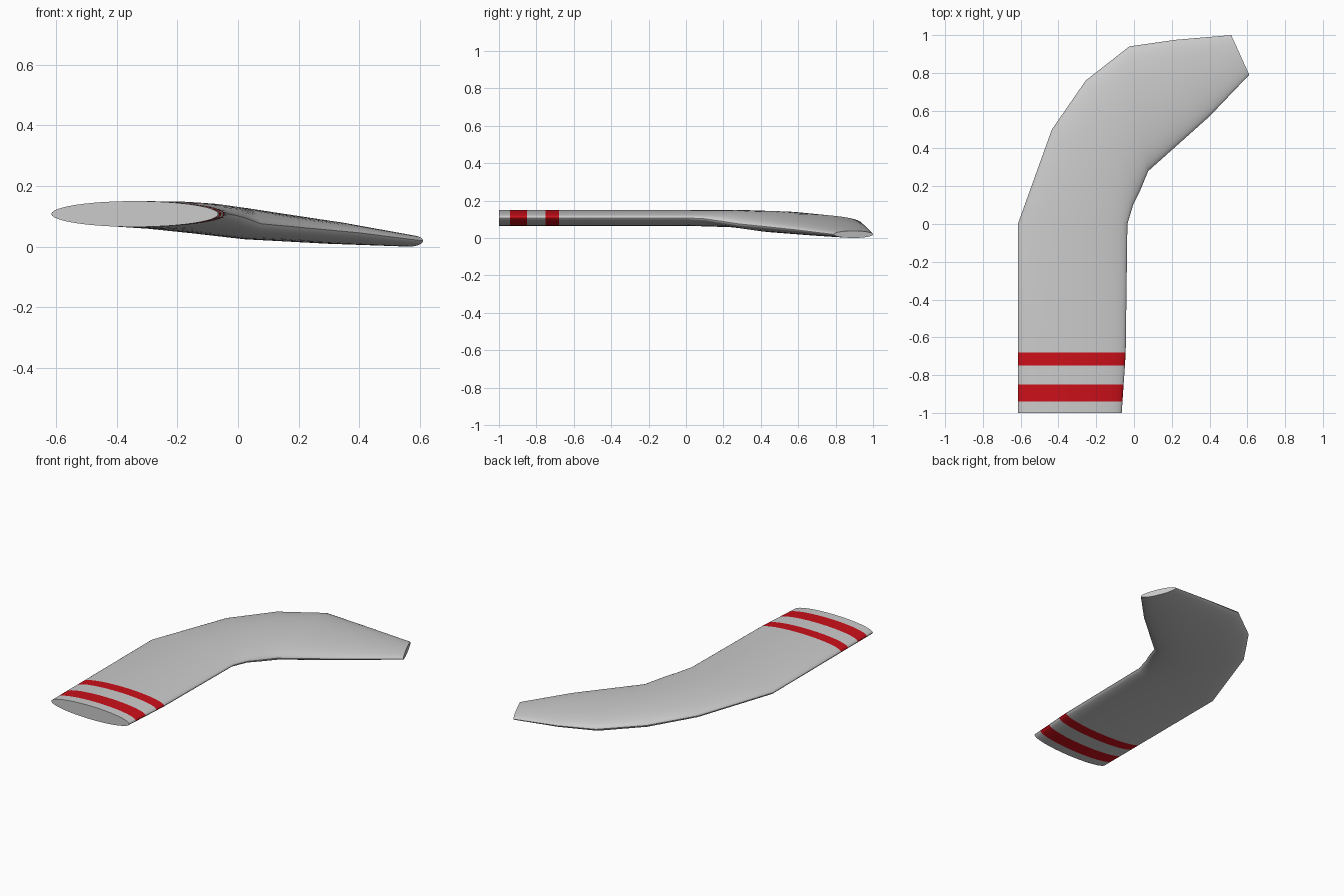
import bpy, bmesh, math

if "Cube" in bpy.data.objects:
    bpy.data.objects.remove(bpy.data.objects["Cube"])

SIDES = 48

# Cross-sections: left edge (x, y), right edge (x, y), bottom z, top z
stations = [
    (-0.615, -1.00, -0.065, -1.00, 0.065, 0.150),
    (-0.615, -0.94, -0.061, -0.94, 0.065, 0.150),
    (-0.615, -0.85, -0.055, -0.85, 0.065, 0.150),
    (-0.615, -0.75, -0.048, -0.75, 0.065, 0.150),
    (-0.615, -0.68, -0.044, -0.68, 0.065, 0.150),
    (-0.615, 0.00, -0.035, 0.00, 0.065, 0.150),
    (-0.435, 0.50, -0.005, 0.10, 0.056, 0.149),
    (-0.255, 0.76, 0.030, 0.17, 0.042, 0.143),
    (-0.025, 0.94, 0.075, 0.28, 0.024, 0.127),
    (0.220, 0.975, 0.400, 0.57, 0.009, 0.082),
    (0.515, 1.00, 0.610, 0.79, 0.000, 0.038),
]
RED_SPANS = (1, 3)  # spans between stations that are painted

red = bpy.data.materials.new("red_stripe")
red.diffuse_color = (0.6, 0.005, 0.01, 1)
red.use_nodes = True
red.node_tree.nodes["Principled BSDF"].inputs["Base Color"].default_value = red.diffuse_color
grey = bpy.data.materials.new("grey_body")
grey.diffuse_color = (0.8, 0.8, 0.8, 1)
grey.use_nodes = True
grey.node_tree.nodes["Principled BSDF"].inputs["Base Color"].default_value = grey.diffuse_color

# Loft flattened ellipses along the curved blade
bm = bmesh.new()
rings = []
for lx, ly, rx, ry, z0, z1 in stations:
    ring = []
    for i in range(SIDES):
        a = 2 * math.pi * i / SIDES
        t = 0.5 + 0.5 * math.cos(a)
        z = (z0 + z1) / 2 + (z1 - z0) / 2 * math.sin(a)
        ring.append(bm.verts.new((lx + (rx - lx) * t, ly + (ry - ly) * t, z)))
    rings.append(ring)
for s, (a, b) in enumerate(zip(rings, rings[1:])):
    for i in range(SIDES):
        j = (i + 1) % SIDES
        f = bm.faces.new((a[i], a[j], b[j], b[i]))
        f.material_index = 1 if s in RED_SPANS else 0

# Flat end caps
bm.faces.new(rings[0])
bm.faces.new(rings[-1])
bmesh.ops.recalc_face_normals(bm, faces=bm.faces)

mesh = bpy.data.meshes.new("curved_blade")
bm.to_mesh(mesh)
bm.free()
mesh.materials.append(grey)
mesh.materials.append(red)
blade = bpy.data.objects.new("curved_blade", mesh)
bpy.context.collection.objects.link(blade)
bpy.context.view_layer.objects.active = blade
blade.select_set(True)
bpy.ops.object.shade_smooth_by_angle(angle=math.radians(30))
